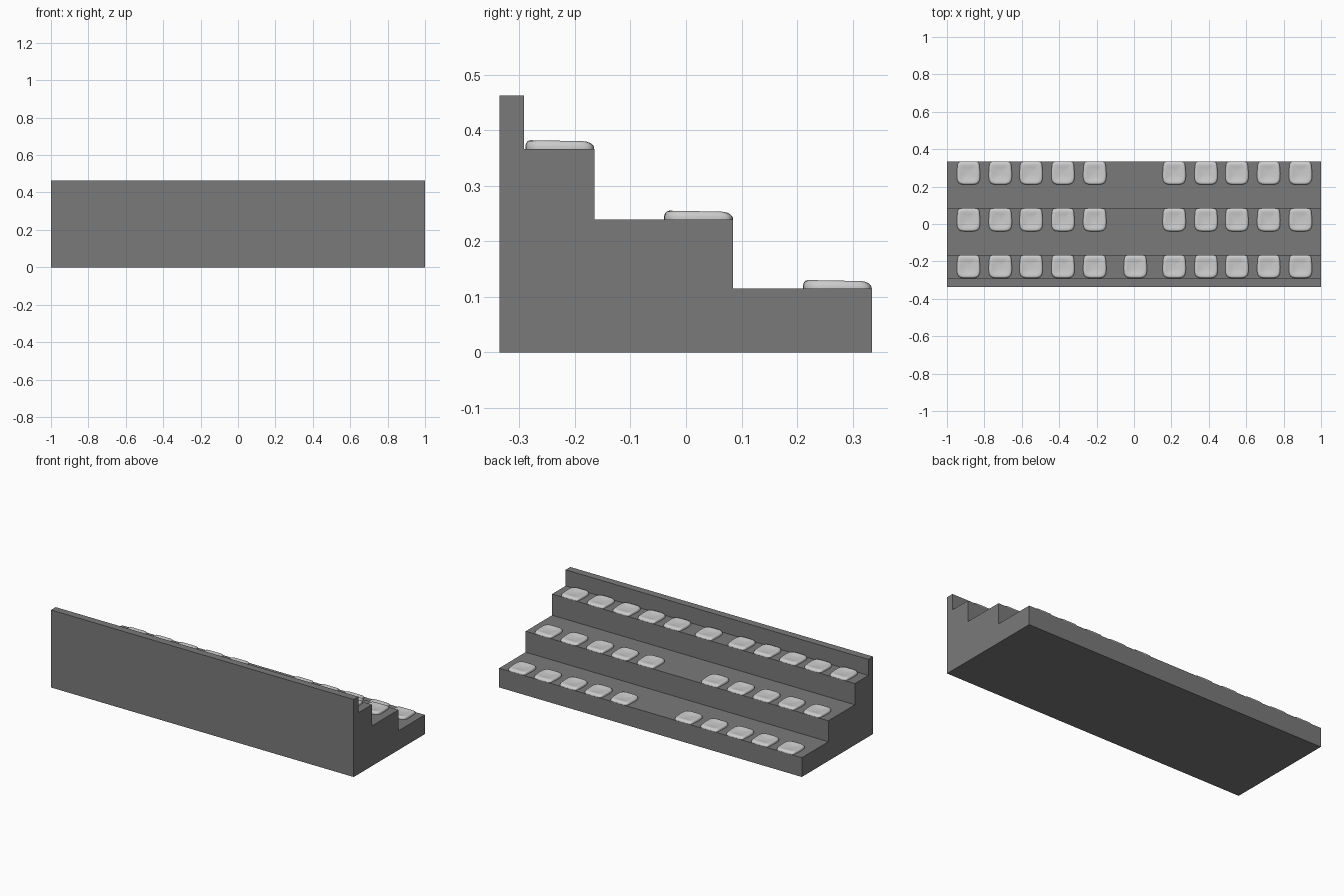
import bpy, bmesh, math

if "Cube" in bpy.data.objects:
    bpy.data.objects.remove(bpy.data.objects["Cube"])


def make_object(name, bm, color):
    bmesh.ops.recalc_face_normals(bm, faces=bm.faces)
    mesh = bpy.data.meshes.new(name)
    bm.to_mesh(mesh)
    bm.free()
    material = bpy.data.materials.new(name + "_grey")
    material.diffuse_color = (color, color, color, 1)
    material.use_nodes = True
    material.node_tree.nodes["Principled BSDF"].inputs["Base Color"].default_value = material.diffuse_color
    mesh.materials.append(material)
    obj = bpy.data.objects.new(name, mesh)
    bpy.context.collection.objects.link(obj)
    return obj


# Stepped stand: side profile (y, z) extruded along x
profile = [(-0.336, 0), (0.335, 0), (0.335, 0.115), (0.085, 0.115),
           (0.085, 0.24), (-0.165, 0.24), (-0.165, 0.367),
           (-0.292, 0.367), (-0.292, 0.463), (-0.336, 0.463)]
bm = bmesh.new()
face = bm.faces.new([bm.verts.new((-1, y, z)) for y, z in profile])
ext = bmesh.ops.extrude_face_region(bm, geom=[face])
bmesh.ops.translate(bm, vec=(2, 0, 0),
                    verts=[v for v in ext["geom"] if isinstance(v, bmesh.types.BMVert)])
make_object("stepped_stand", bm, 0.195)


# Seat pad: rounded back, squarer drooping front edge, dished in the middle
def build_seat():
    half_x, half_y, sides = 0.062, 0.062, 40
    rings = [(1, 0), (1, 0.005), (0.975, 0.0095), (0.93, 0.0130), (0.85, 0.0145),
             (0.7, 0.0135), (0.5, 0.0110), (0.3, 0.0095), (0.12, 0.009)]
    bm = bmesh.new()
    loops = []
    for scale, height in rings:
        loop = []
        for i in range(sides):
            a = 2 * math.pi * i / sides
            c, s = math.cos(a), math.sin(a)
            e = 2 / (7 if s > 0 else 4)
            u = math.copysign(abs(c) ** e, c)
            v = math.copysign(abs(s) ** e, s)
            taper = 1 - 0.07 * max(v, 0)
            droop = 0.4 * max(0, (v * scale - 0.65) / 0.35) ** 2
            loop.append(bm.verts.new((half_x * u * scale * taper, half_y * v * scale,
                                      height * (1 - 0.08 * v * scale - droop))))
        loops.append(loop)
    for a, b in zip(loops, loops[1:]):
        for i in range(sides):
            j = (i + 1) % sides
            bm.faces.new((a[i], a[j], b[j], b[i]))
    bm.faces.new(loops[0])
    bm.faces.new(loops[-1])
    for f in bm.faces:
        f.smooth = f.calc_center_median().z > 0.001
    return make_object("seat", bm, 0.62)


# Rows of seats, leaving the stair gap in the two lower rows
seat = build_seat()
columns = [-0.885, -0.715, -0.55, -0.38, -0.21, 0.007, 0.215, 0.385, 0.55, 0.72, 0.89]
for row, (y, z) in enumerate([(0.2725, 0.115), (0.0225, 0.24), (-0.2275, 0.367)]):
    for col, x in enumerate(columns):
        if col == 5 and row < 2:
            continue
        obj = bpy.data.objects.new(f"seat_{row + 1}_{col + 1}", seat.data)
        obj.location = (x, y, z)
        bpy.context.collection.objects.link(obj)
bpy.data.objects.remove(seat)
